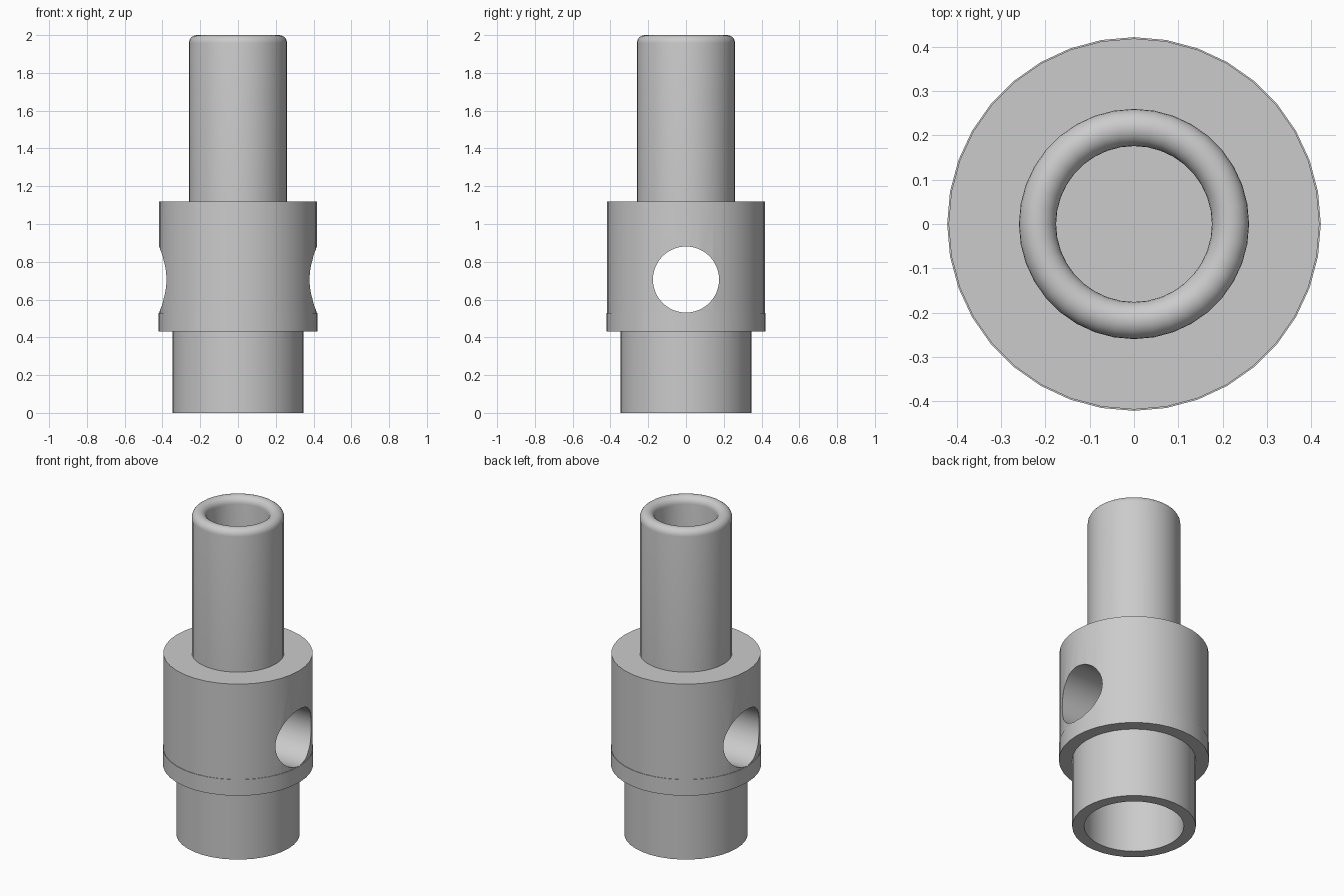
import bpy, bmesh, math
from mathutils import Matrix

if "Cube" in bpy.data.objects:
    bpy.data.objects.remove(bpy.data.objects["Cube"])

SIDES = 36
JOIN_LOW, JOIN_HIGH, TOP = 0.43, 1.12, 2.0

grey = bpy.data.materials.new("plain grey")
grey.use_nodes = True
color = (0.6, 0.6, 0.6, 1)
grey.diffuse_color = color
grey.node_tree.nodes["Principled BSDF"].inputs["Base Color"].default_value = color


def add_object(name, bm):
    mesh = bpy.data.meshes.new(name)
    bm.to_mesh(mesh)
    bm.free()
    mesh.materials.append(grey)
    obj = bpy.data.objects.new(name, mesh)
    bpy.context.collection.objects.link(obj)
    return obj


def lathe(name, profile):
    """Spin a (radius, height) profile, listed bottom outside to top inside."""
    bm = bmesh.new()
    verts = [bm.verts.new((r, 0, z)) for r, z in profile]
    edges = [bm.edges.new(pair) for pair in zip(verts, verts[1:])]
    bmesh.ops.spin(bm, geom=verts + edges, axis=(0, 0, 1), cent=(0, 0, 0),
                   angle=math.tau, steps=SIDES, use_merge=True)
    bmesh.ops.remove_doubles(bm, verts=bm.verts, dist=0.0001)
    bmesh.ops.recalc_face_normals(bm, faces=bm.faces)
    return add_object(name, bm)


def smooth(obj):
    bpy.ops.object.select_all(action="DESELECT")
    obj.select_set(True)
    bpy.context.view_layer.objects.active = obj
    bpy.ops.object.shade_smooth_by_angle(angle=math.radians(35))


# Solid body with a slightly wider collar at its foot
body = lathe("body", [(0, JOIN_LOW), (0.422, JOIN_LOW), (0.422, 0.53),
                      (0.419, 0.53), (0.419, JOIN_HIGH), (0, JOIN_HIGH)])

# Cross hole running from side to side
bm = bmesh.new()
bmesh.ops.create_cone(bm, cap_ends=True, segments=48, radius1=0.175, radius2=0.175, depth=1.2,
                      matrix=Matrix.Translation((0, 0, 0.706)) @ Matrix.Rotation(math.pi / 2, 4, "Y"))
cutter = add_object("cross_hole_cutter", bm)
cut = body.modifiers.new("cross hole", "BOOLEAN")
cut.operation = "DIFFERENCE"
cut.solver = "EXACT"
cut.object = cutter
bpy.context.view_layer.objects.active = body
bpy.ops.object.modifier_apply(modifier=cut.name)
bpy.data.objects.remove(cutter)

# Lower socket, open underneath, closed above by the body
socket = lathe("lower_socket", [(0.347, JOIN_LOW), (0.347, 0), (0.28, 0), (0.28, JOIN_LOW)])

# Upper tube with a fully rounded lip
outer, inner = 0.26, 0.176
lip = (outer - inner) / 2
arc = [(outer - lip + lip * math.cos(a), TOP - lip + lip * math.sin(a))
       for a in (math.pi * i / 12 for i in range(13))]
tube = lathe("upper_tube", [(outer, JOIN_HIGH)] + arc + [(inner, JOIN_HIGH)])

for part in (body, socket, tube):
    smooth(part)
